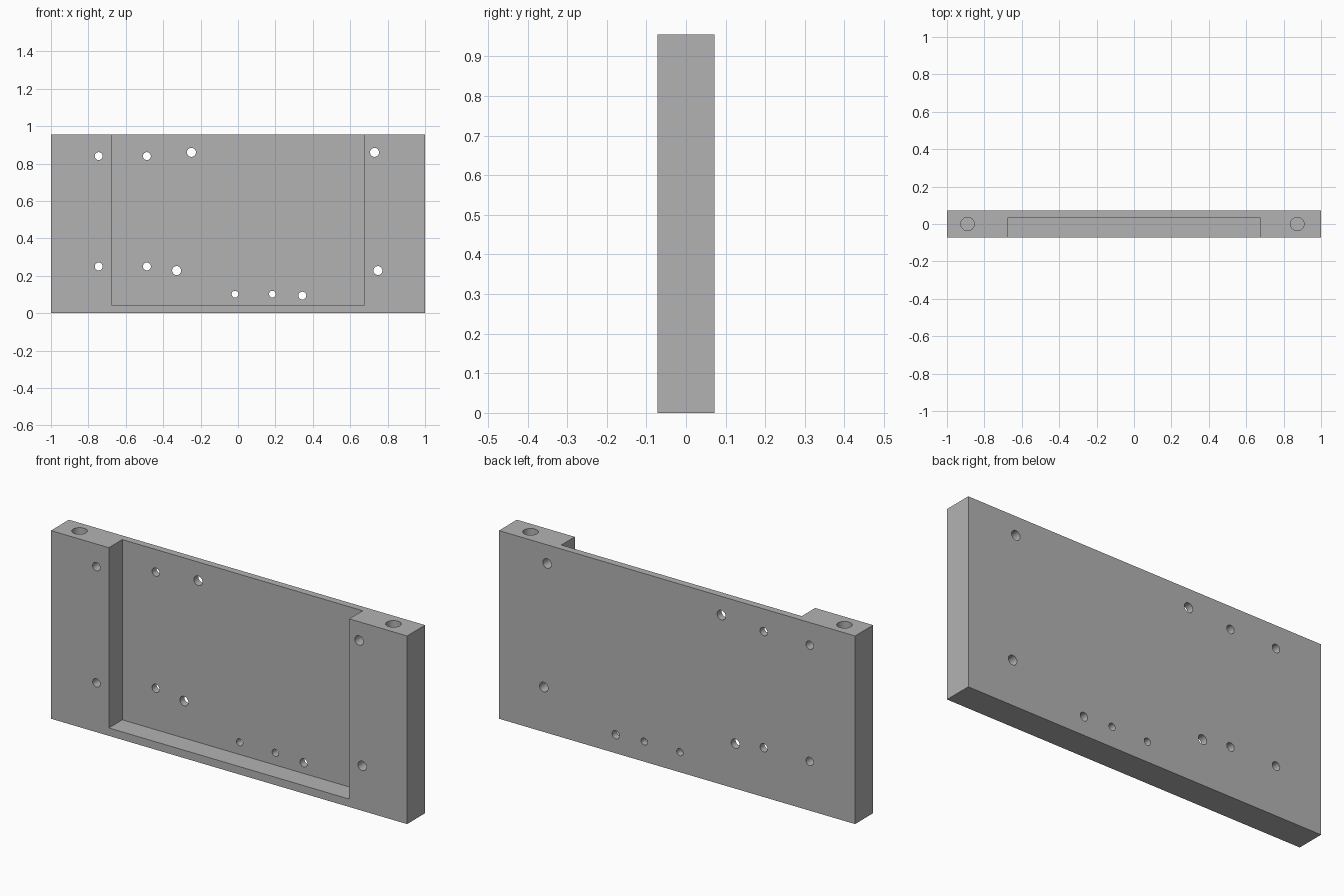
import bpy
import math

cube = bpy.data.objects.get("Cube")
if cube:
    bpy.data.objects.remove(cube, do_unlink=True)

WIDTH, DEPTH, HEIGHT = 2.0, 0.144, 0.955
POCKET_HALF, POCKET_BACK, POCKET_FLOOR = 0.675, 0.036, 0.04

grey = bpy.data.materials.new("plain_grey")
grey.use_nodes = True
grey.diffuse_color = (0.45, 0.45, 0.45, 1)
grey.node_tree.nodes["Principled BSDF"].inputs["Base Color"].default_value = (0.45, 0.45, 0.45, 1)


def box(name, low, high):
    """Box between two corners."""
    center = [(a + b) / 2 for a, b in zip(low, high)]
    bpy.ops.mesh.primitive_cube_add(size=1, location=center)
    ob = bpy.context.object
    ob.name = name
    ob.scale = [b - a for a, b in zip(low, high)]
    bpy.ops.object.transform_apply(location=True, rotation=True, scale=True)
    ob.data.materials.append(grey)
    return ob


def drill(name, radius, length, location, rotation=(0, 0, 0)):
    """Round cutter for one hole."""
    bpy.ops.mesh.primitive_cylinder_add(vertices=32, radius=radius, depth=length,
                                        location=location, rotation=rotation)
    ob = bpy.context.object
    ob.name = name
    ob.data.materials.append(grey)
    return ob


def cut(target, cutter):
    """Subtract the cutter from the target, then discard it."""
    cutter.hide_render = True
    mod = target.modifiers.new("cut", "BOOLEAN")
    mod.operation = "DIFFERENCE"
    mod.solver = "EXACT"
    mod.object = cutter
    bpy.context.view_layer.objects.active = target
    bpy.ops.object.modifier_apply(modifier=mod.name)
    bpy.data.objects.remove(cutter, do_unlink=True)


# Main plate
plate = box("mounting_plate", (-WIDTH / 2, -DEPTH / 2, 0), (WIDTH / 2, DEPTH / 2, HEIGHT))

# Wide pocket, open at the front and the top
cut(plate, box("pocket_cutter", (-POCKET_HALF, -DEPTH, POCKET_FLOOR),
               (POCKET_HALF, POCKET_BACK, HEIGHT + 0.1)))

# Screw holes through the plate: x, z, radius
screw_holes = [
    (-0.745, 0.84, 0.021), (-0.487, 0.84, 0.021),
    (-0.745, 0.25, 0.021), (-0.487, 0.25, 0.021),
    (-0.249, 0.86, 0.024), (0.73, 0.86, 0.024),
    (-0.328, 0.228, 0.024), (0.748, 0.228, 0.024),
    (-0.016, 0.102, 0.018), (0.184, 0.102, 0.018),
    (0.344, 0.094, 0.021),
]
for x, z, radius in screw_holes:
    cut(plate, drill("screw_hole_cutter", radius, DEPTH * 2, (x, 0, z), (math.pi / 2, 0, 0)))

# Blind holes in the top of the side posts
BLIND_DEPTH = 0.3
for x in (-0.89, 0.873):
    cut(plate, drill("post_hole_cutter", 0.036, BLIND_DEPTH * 2, (x, 0, HEIGHT)))

# Smooth hole walls, sharp edges elsewhere
bpy.ops.object.select_all(action="DESELECT")
plate.select_set(True)
bpy.context.view_layer.objects.active = plate
bpy.ops.object.shade_smooth_by_angle(angle=math.radians(30))
